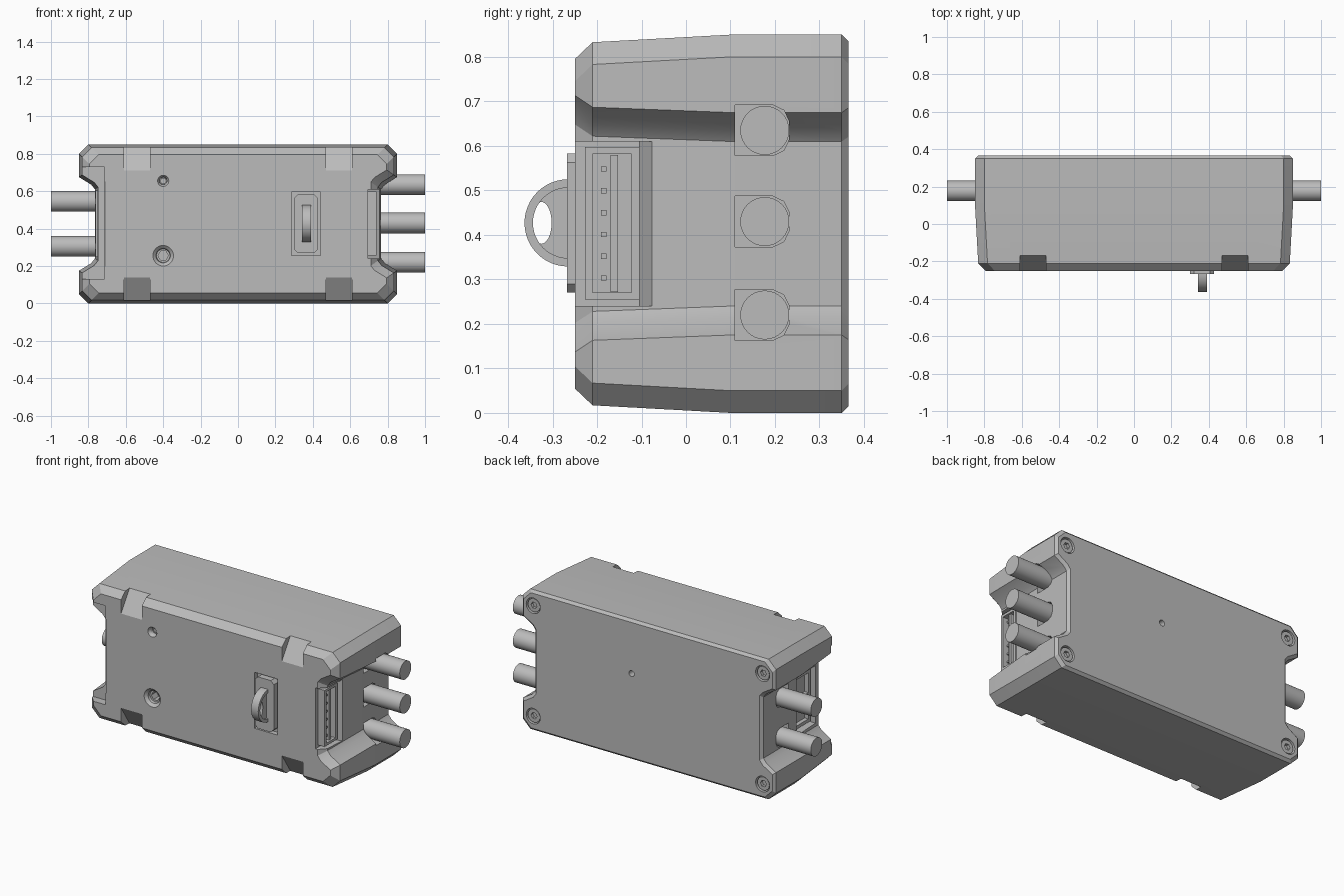
import bpy, bmesh, math
from mathutils import Vector

old = bpy.data.objects.get("Cube")
if old:
    bpy.data.objects.remove(old, do_unlink=True)

grey = bpy.data.materials.new("plain grey")
grey.use_nodes = True
grey.diffuse_color = (0.5, 0.5, 0.5, 1)
grey.node_tree.nodes["Principled BSDF"].inputs["Base Color"].default_value = (0.5, 0.5, 0.5, 1)
H = 0.85  # body height


def loft(name, rings):
    """Closed solid through matching rings of points."""
    bm = bmesh.new()
    loops = [[bm.verts.new(p) for p in ring] for ring in rings]
    n = len(loops[0])
    for a, b in zip(loops, loops[1:]):
        for i in range(n):
            j = (i + 1) % n
            bm.faces.new((a[i], a[j], b[j], b[i]))
    bm.faces.new(loops[0])
    bm.faces.new(loops[-1])
    bmesh.ops.recalc_face_normals(bm, faces=bm.faces)
    mesh = bpy.data.meshes.new(name)
    bm.to_mesh(mesh)
    bm.free()
    mesh.materials.append(grey)
    ob = bpy.data.objects.new(name, mesh)
    bpy.context.scene.collection.objects.link(ob)
    return ob


def place(axis, p, t):
    """Put a flat profile point at depth t along an axis."""
    u, v = p
    return {"X": (t, u, v), "Y": (u, t, v), "Z": (u, v, t)}[axis]


def prism(name, axis, pts, lo, hi):
    return loft(name, [[place(axis, p, t) for p in pts] for t in (lo, hi)])


def box(name, x, y, z):
    return prism(name, "Z", [(x[0], y[0]), (x[1], y[0]), (x[1], y[1]), (x[0], y[1])], *z)


def circle(u, v, ru, rv=None, n=32):
    rv = rv or ru
    return [(u + ru * math.cos(2 * math.pi * i / n), v + rv * math.sin(2 * math.pi * i / n))
            for i in range(n)]


def cut(target, tool):
    mod = target.modifiers.new("cut", "BOOLEAN")
    mod.operation, mod.solver, mod.object = "DIFFERENCE", "EXACT", tool
    bpy.context.view_layer.objects.active = target
    bpy.ops.object.modifier_apply(modifier=mod.name)
    bpy.data.objects.remove(tool, do_unlink=True)


def smooth(ob):
    bpy.ops.object.select_all(action="DESELECT")
    ob.select_set(True)
    bpy.context.view_layer.objects.active = ob
    bpy.ops.object.shade_smooth_by_angle(angle=math.radians(25))


# Body: chamfered outline with a notch in each end
def outline(y, d):
    e, c = 0.85 - d, 0.05
    quarter = [(e - c, H - d), (e, H - d - c), (e, 0.675 + d * 0.7),
               (0.785 - d, 0.635 + d * 0.7), (0.765 - d, 0.61 + d * 0.7)]
    half = quarter + [(x, H - z) for x, z in reversed(quarter)]
    full = half + [(-x, z) for x, z in reversed(half)]
    return [(x, y, z) for x, z in full]


body = loft("body", [outline(y, d) for y, d in
                     ((-0.25, 0.055), (-0.21, 0.017), (0.1, 0), (0.35, 0), (0.365, 0.015))])

# Sloping strap slots across the front edges
for x in (-0.54, 0.54):
    for flip in (False, True):
        pts = [(-0.29, 0.65), (-0.13, 0.895), (-0.29, 0.895)]
        if flip:
            pts = [(y, H - z) for y, z in pts]
        cut(body, prism("slot_cutter", "X", pts, x - 0.07, x + 0.07))

# Connector pocket in the left end, open to the front
cut(body, prism("pocket_cutter", "Z", [(0.695, -0.3), (0.695, -0.105), (0.78, -0.065),
                                       (0.9, -0.065), (0.9, -0.3)], 0.24, 0.61))

# Stepped front opening and port window in the right end
cut(body, box("step_cutter", (-0.9, -0.715), (-0.3, -0.2), (0.13, 0.73)))
cut(body, box("window_cutter", (-0.9, -0.7), (-0.17, 0.03), (0.25, 0.6)))

# Cable openings, rounded toward the back
cables = [(1, 0.635), (1, 0.43), (1, 0.22), (-1, 0.545), (-1, 0.305)]
for s, z in cables:
    pts = [(0.11, z - 0.057), (0.195, z - 0.057), (0.22, z - 0.045), (0.232, z - 0.02),
           (0.232, z + 0.02), (0.22, z + 0.045), (0.195, z + 0.057), (0.11, z + 0.057)]
    cut(body, prism("cable_cutter", "X", pts, *sorted((s * 0.7, s * 0.95))))

# Front holes: countersink with a small bore
for x, z, r in ((-0.4, 0.655, 0.03), (-0.4, 0.255, 0.055)):
    cut(body, loft("sink_cutter", [[place("Y", p, y) for p in circle(x, z, rr)]
                                   for y, rr in ((-0.27, r), (-0.25, r), (-0.235, r * 0.7),
                                                 (-0.22, r * 0.65))]))
    cut(body, prism("bore_cutter", "Y", circle(x, z, r * 0.5, n=6), -0.24, -0.17))

# Loop pocket in the front and small hole in the back
cut(body, box("loop_cutter", (0.285, 0.44), (-0.3, -0.22), (0.255, 0.595)))
cut(body, prism("reset_cutter", "Y", circle(0.11, 0.525, 0.018), 0.3, 0.4))

# Corner screws sunk into the back
for x in (-0.77, 0.77):
    for z in (0.09, 0.76):
        cut(body, prism("screw_cutter", "Y", circle(x, z, 0.047), 0.335, 0.4))
        screw = prism("screw", "Y", circle(x, z, 0.04), 0.32, 0.358)
        cut(screw, prism("hex_cutter", "Y", circle(x, z, 0.02, n=6), 0.34, 0.4))
        smooth(screw)
smooth(body)

# Cables
for i, (s, z) in enumerate(cables):
    smooth(prism(f"cable_{i + 1}", "X", circle(0.177, z, 0.055), *sorted((s * 0.69, s))))

# Pin connector: hollow housing, tongue and a row of pins
housing = box("connector_housing", (0.68, 0.74), (-0.227, -0.105), (0.255, 0.597))
cut(housing, box("socket_cutter", (0.7, 0.8), (-0.21, -0.122), (0.27, 0.582)))
box("connector_tongue", (0.69, 0.73), (-0.17, -0.153), (0.272, 0.58))
for i in range(6):
    z = 0.303 + i * 0.049
    box(f"connector_pin_{i + 1}", (0.69, 0.725), (-0.191, -0.179), (z - 0.006, z + 0.006))

# Port block with two sockets behind the window
ports = box("port_block", (-0.73, -0.69), (-0.15, 0.01), (0.265, 0.585))
for z in (0.345, 0.505):
    cut(ports, box("port_cutter", (-0.8, -0.705), (-0.13, -0.01), (z - 0.06, z + 0.06)))

# Loop plate with chamfered corners
c, x0, x1, z0, z1 = 0.02, 0.3, 0.427, 0.27, 0.583
prism("loop_plate", "Y", [(x0 + c, z0), (x1 - c, z0), (x1, z0 + c), (x1, z1 - c),
                          (x1 - c, z1), (x0 + c, z1), (x0, z1 - c), (x0, z0 + c)],
      -0.267, -0.2)

# Loop: arched rim around a thinner web with an oval eye


def arch(r):
    return [(-0.265 - r * math.sin(math.pi * i / 24), 0.427 + r * math.cos(math.pi * i / 24))
            for i in range(25)] + [(-0.25, 0.427 - r), (-0.25, 0.427 + r)]


rim = prism("loop_rim", "X", arch(0.098), 0.342, 0.39)
cut(rim, prism("arch_cutter", "X", arch(0.079), 0.3, 0.45))
web = prism("loop_web", "X", arch(0.082), 0.354, 0.378)
cut(web, prism("eye_cutter", "X", circle(-0.325, 0.427, 0.023, 0.047), 0.3, 0.45))
smooth(rim)
smooth(web)
